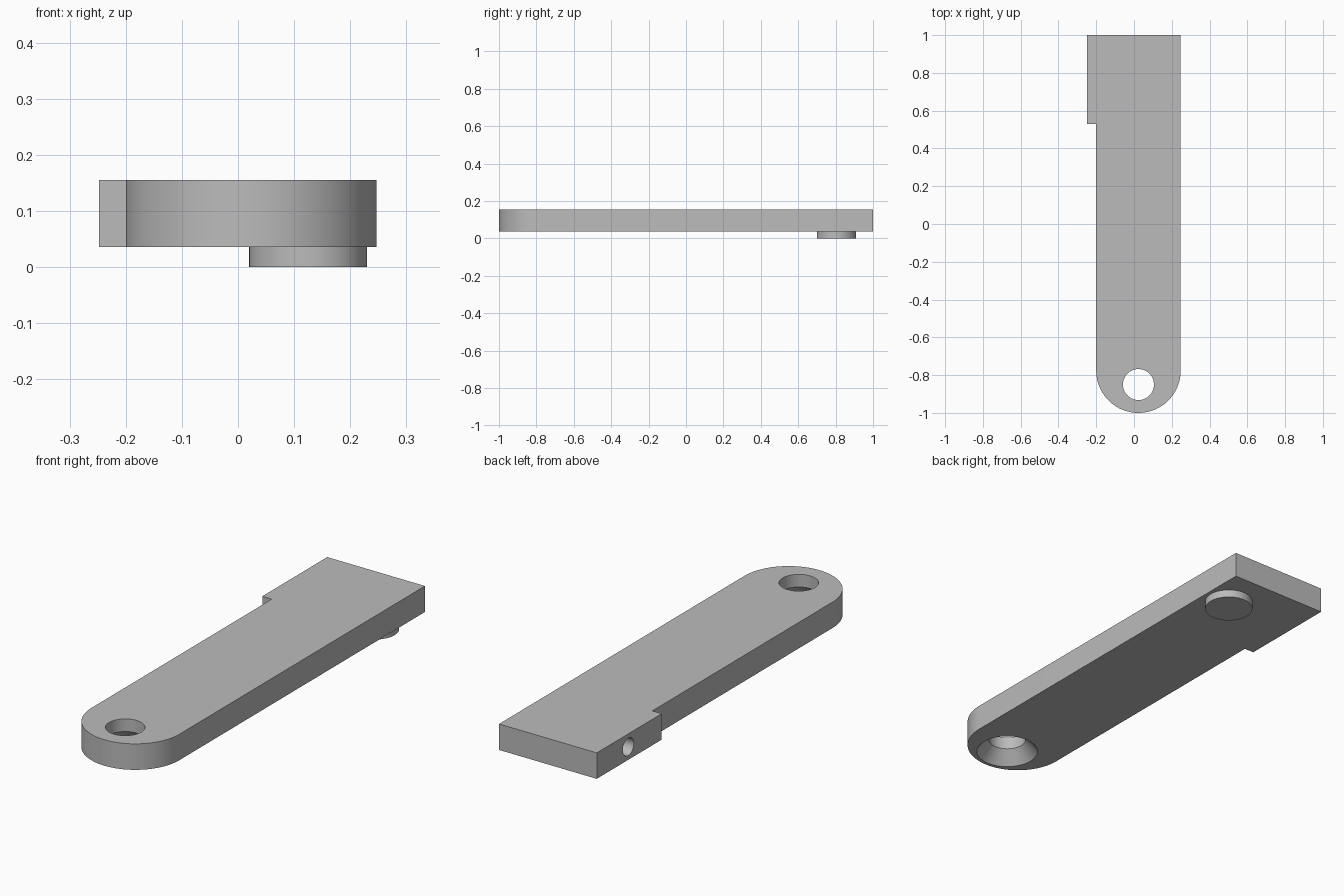
import bpy, bmesh, math
from mathutils import Matrix

if "Cube" in bpy.data.objects:
    bpy.data.objects.remove(bpy.data.objects["Cube"])

Z0, Z1 = 0.036, 0.155              # underside and top of the arm
X0, X1, XS = -0.2, 0.247, -0.248   # arm sides and step side

grey = bpy.data.materials.new("mid grey")
grey.diffuse_color = (0.5, 0.5, 0.5, 1)
grey.use_nodes = True
grey.node_tree.nodes["Principled BSDF"].inputs["Base Color"].default_value = grey.diffuse_color


def finish(name, bm):
    bmesh.ops.recalc_face_normals(bm, faces=bm.faces)
    mesh = bpy.data.meshes.new(name)
    bm.to_mesh(mesh)
    bm.free()
    obj = bpy.data.objects.new(name, mesh)
    bpy.context.collection.objects.link(obj)
    mesh.materials.append(grey)
    return obj


def turned(name, profile, matrix, sides=64):
    """Solid of revolution from (radius, height) rings, capped at both ends."""
    bm = bmesh.new()
    rings = [[bm.verts.new((r * math.cos(2 * math.pi * i / sides),
                            r * math.sin(2 * math.pi * i / sides), h))
              for i in range(sides)] for r, h in profile]
    for a, b in zip(rings, rings[1:]):
        for i in range(sides):
            j = (i + 1) % sides
            bm.faces.new((a[i], a[j], b[j], b[i]))
    bm.faces.new(rings[0])
    bm.faces.new(rings[-1])
    bm.transform(matrix)
    return finish(name, bm)


def smooth(obj):
    bpy.ops.object.select_all(action='DESELECT')
    obj.select_set(True)
    bpy.context.view_layer.objects.active = obj
    bpy.ops.object.shade_smooth_by_angle(angle=math.radians(30))


# Arm: stepped at the back, half-round at the front
cx, r = (X0 + X1) / 2, (X1 - X0) / 2
outline = [(X1, 1), (XS, 1), (XS, 0.53), (X0, 0.53)]
outline += [(cx + r * math.cos(a), -1 + r + r * math.sin(a))
            for a in (math.pi * (1 + i / 48) for i in range(49))]
bm = bmesh.new()
base = bm.faces.new([bm.verts.new((x, y, Z0)) for x, y in outline])
top = bmesh.ops.extrude_face_region(bm, geom=[base])["geom"]
bmesh.ops.translate(bm, vec=(0, 0, Z1 - Z0),
                    verts=[v for v in top if isinstance(v, bmesh.types.BMVert)])
arm = finish("arm", bm)

# Countersunk pivot hole and blind hole in the step side
cutters = [
    turned("pivot_hole_cutter",
           [(0.144, Z0 - 0.01), (0.135, Z0), (0.082, 0.097), (0.082, Z1 + 0.02)],
           Matrix.Translation((cx, -0.85, 0))),
    turned("side_hole_cutter", [(0.04, -0.02), (0.04, 0.2)],
           Matrix.Translation((XS, 0.772, (Z0 + Z1) / 2)) @ Matrix.Rotation(math.pi / 2, 4, 'Y'), 48),
]
bpy.context.view_layer.objects.active = arm
for cutter in cutters:
    mod = arm.modifiers.new(cutter.name, 'BOOLEAN')
    mod.operation, mod.solver, mod.object = 'DIFFERENCE', 'EXACT', cutter
    bpy.ops.object.modifier_apply(modifier=mod.name)
    bpy.data.objects.remove(cutter)
smooth(arm)

# Round stud under the back end
smooth(turned("stud", [(0.105, 0), (0.105, Z0)], Matrix.Translation((0.125, 0.805, 0))))
